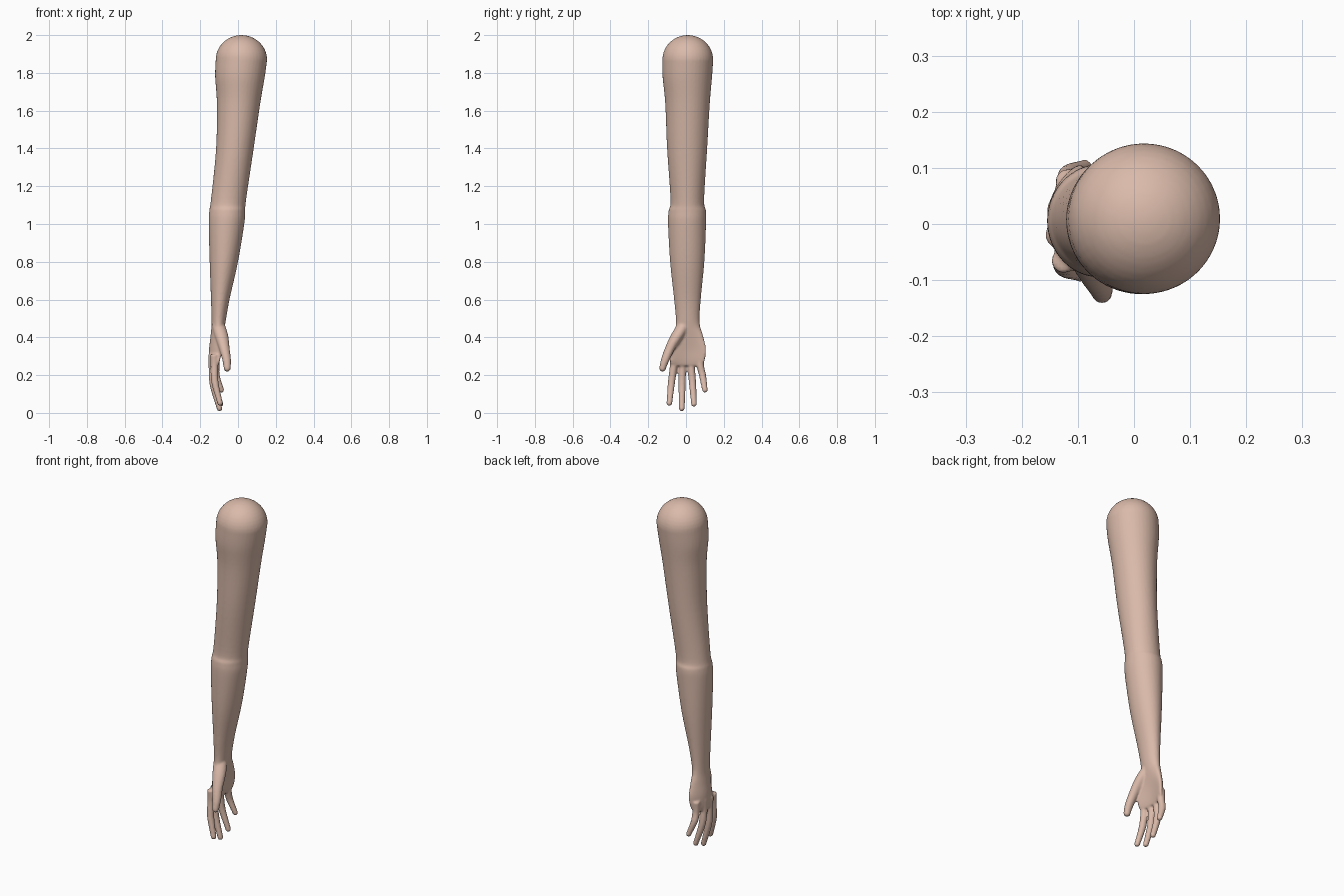
import bpy
import bmesh
from math import sin, cos, pi

default_cube = bpy.data.objects.get("Cube")
if default_cube:
    bpy.data.objects.remove(default_cube)

SIDES = 40


def blend(a, b, c, d, t):
    """Smooth curve through b and c, steered by a and d."""
    return b + t / 2 * (c - a + t * (2 * a - 5 * b + 4 * c - d + t * (3 * (b - c) + d - a)))


def smooth_rows(rows, steps=6):
    """Insert in-between cross-sections along a list of sections."""
    padded = [rows[0]] + rows + [rows[-1]]
    result = []
    for section in zip(padded, padded[1:], padded[2:], padded[3:]):
        for step in range(steps):
            result.append([blend(*values, step / steps) for values in zip(*section)])
    return result + [list(rows[-1])]


def dome(row, height, steps=10):
    """Rounded cap continuing a section upward or downward."""
    z, x, y, rx, ry, arch = row
    caps = []
    for step in range(1, steps + 1):
        angle = pi / 2 * step / (steps + 0.5)
        shrink = cos(angle)
        caps.append([z + height * sin(angle), x, y, rx * shrink, ry * shrink, arch * shrink])
    return caps


def loft(bm, rows):
    """Closed skin over elliptical sections: z, x, y, x radius, y radius, arch."""
    rings = []
    for z, x, y, rx, ry, arch in rows:
        ring = []
        for side in range(SIDES):
            a = 2 * pi * side / SIDES
            ring.append(bm.verts.new((x + rx * cos(a) + arch * sin(a) ** 2, y + ry * sin(a), z)))
        rings.append(ring)
    for lower, upper in zip(rings, rings[1:]):
        for i in range(SIDES):
            j = (i + 1) % SIDES
            bm.faces.new((lower[i], lower[j], upper[j], upper[i]))
    bm.faces.new(rings[0])
    bm.faces.new(rings[-1])


def add_limb(bm, limits):
    """Arm from sections given as z, x limits, y limits and arch."""
    rows = [(z, (x0 + x1) / 2, (y0 + y1) / 2, (x1 - x0) / 2, (y1 - y0) / 2, arch)
            for z, x0, x1, y0, y1, arch in limits]
    loft(bm, smooth_rows(rows) + dome(rows[-1], 2 - rows[-1][0]))


def add_digit(bm, path):
    """Tapered finger from points x, y, z and radius, with a round tip."""
    rows = [(z, x, y, r, r, 0) for x, y, z, r in path]
    loft(bm, smooth_rows(rows) + dome(rows[-1], -path[-1][3]))


bm = bmesh.new()

# Palm, wrist, forearm, elbow, upper arm and rounded shoulder
add_limb(bm, [
    (0.25, -0.148, -0.112, -0.078, 0.088, 0.02),
    (0.28, -0.154, -0.105, -0.085, 0.100, 0.03),
    (0.34, -0.153, -0.095, -0.080, 0.106, 0.03),
    (0.41, -0.145, -0.080, -0.065, 0.090, 0.015),
    (0.48, -0.140, -0.066, -0.053, 0.072, 0),
    (0.60, -0.143, -0.045, -0.063, 0.078, 0),
    (0.80, -0.150, 0.000, -0.084, 0.097, 0),
    (1.00, -0.155, 0.033, -0.095, 0.106, 0),
    (1.07, -0.152, 0.038, -0.092, 0.106, 0),
    (1.13, -0.143, 0.043, -0.082, 0.096, 0),
    (1.40, -0.116, 0.083, -0.100, 0.112, 0),
    (1.64, -0.112, 0.118, -0.110, 0.126, 0),
    (1.78, -0.121, 0.142, -0.124, 0.138, 0),
    (1.87, -0.118, 0.154, -0.125, 0.144, 0),
])

# Four fingers: knuckle x, y, and tip x, y, z
for kx, ky, tx, ty, tz in [
    (-0.125, -0.066, -0.095, -0.088, 0.052),
    (-0.136, -0.020, -0.098, -0.022, 0.023),
    (-0.133, 0.027, -0.092, 0.042, 0.047),
    (-0.118, 0.076, -0.088, 0.100, 0.122),
]:
    my, mz = (ky + ty) / 2, (0.27 + tz) / 2
    add_digit(bm, [
        (kx, ky, 0.31, 0.022),
        (kx, ky, 0.25, 0.020),
        (kx * 0.7 + tx * 0.3 - 0.006, my, mz, 0.019),
        (tx, ty, tz, 0.015),
    ])

# Thumb, standing forward of the palm
add_digit(bm, [
    (-0.105, -0.010, 0.47, 0.035),
    (-0.088, -0.045, 0.41, 0.036),
    (-0.072, -0.085, 0.34, 0.028),
    (-0.060, -0.110, 0.28, 0.023),
    (-0.057, -0.124, 0.236, 0.018),
])

bmesh.ops.recalc_face_normals(bm, faces=bm.faces[:])
mesh = bpy.data.meshes.new("arm_and_hand")
bm.to_mesh(mesh)
bm.free()

arm = bpy.data.objects.new("arm_and_hand", mesh)
bpy.context.collection.objects.link(arm)

# Skin colour
skin = bpy.data.materials.new("skin")
skin.use_nodes = True
colour = (0.70, 0.49, 0.40, 1)
skin.diffuse_color = colour
skin.node_tree.nodes["Principled BSDF"].inputs["Base Color"].default_value = colour
mesh.materials.append(skin)

# Fuse the overlapping parts into one soft skin
fuse = arm.modifiers.new("fuse", 'REMESH')
fuse.mode = 'VOXEL'
fuse.voxel_size = 0.006
fuse.use_smooth_shade = True
relax = arm.modifiers.new("relax", 'SMOOTH')
relax.factor = 0.5
relax.iterations = 4
